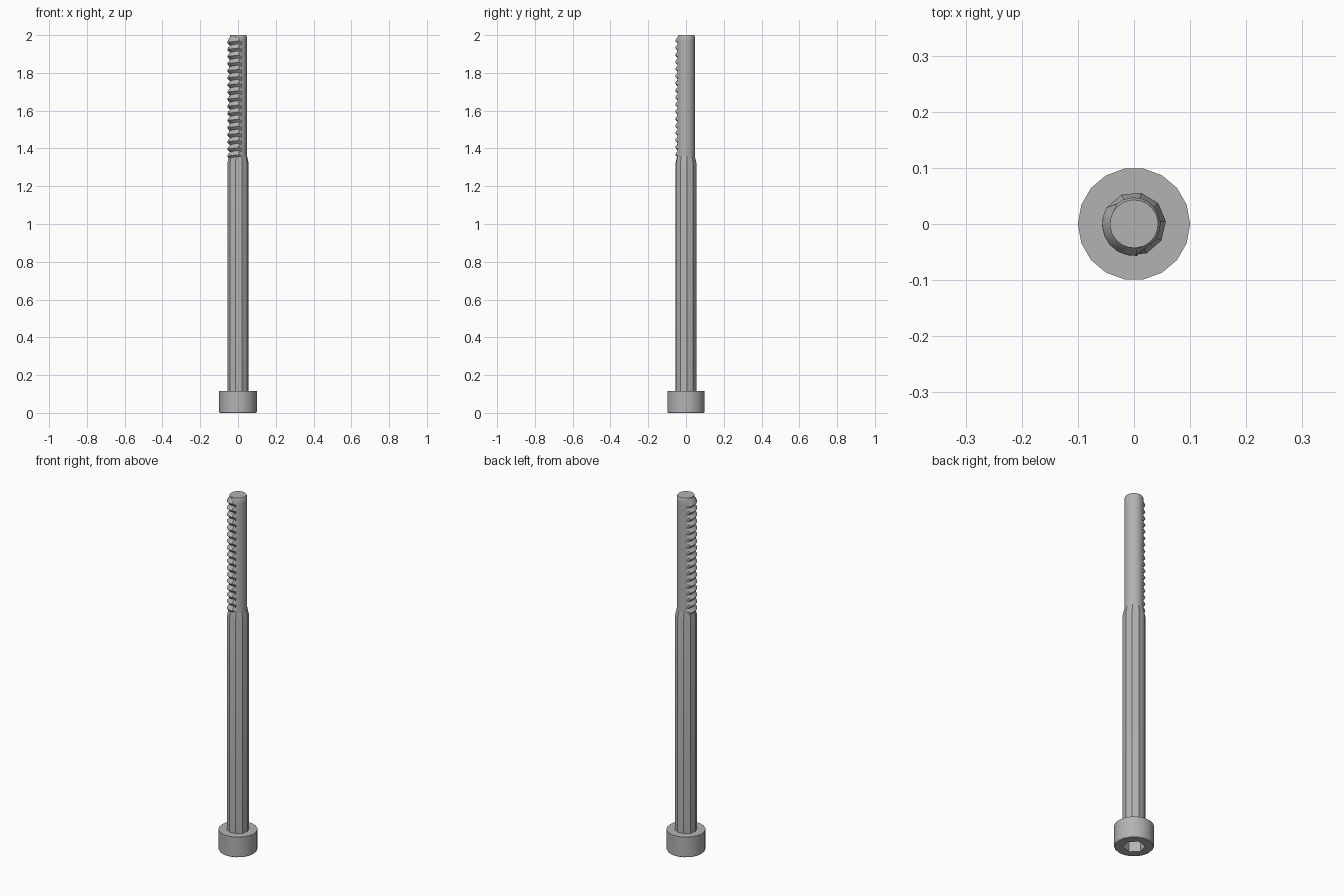
import bpy, bmesh, math

cube = bpy.data.objects.get("Cube")
if cube:
    bpy.data.objects.remove(cube)

steel = bpy.data.materials.new("grey steel")
steel.use_nodes = True
colour = (0.45, 0.45, 0.45, 1)
steel.diffuse_color = colour
steel.node_tree.nodes["Principled BSDF"].inputs["Base Color"].default_value = colour


def ring(bm, count, radius, z, start=0.0):
    """Circle of vertices; radius and z may be functions of the angle."""
    verts = []
    for i in range(count):
        a = (start + 360 * i / count) % 360
        r = radius(a) if callable(radius) else radius
        h = z(a) if callable(z) else z
        verts.append(bm.verts.new((r * math.cos(math.radians(a)), r * math.sin(math.radians(a)), h)))
    return verts


def bridge(bm, low, high):
    n = len(low)
    for i in range(n):
        j = (i + 1) % n
        bm.faces.new((low[i], low[j], high[j], high[i]))


def finish(bm, name, angle):
    bmesh.ops.recalc_face_normals(bm, faces=bm.faces)
    mesh = bpy.data.meshes.new(name)
    bm.to_mesh(mesh)
    bm.free()
    mesh.materials.append(steel)
    obj = bpy.data.objects.new(name, mesh)
    bpy.context.collection.objects.link(obj)
    bpy.ops.object.select_all(action='DESELECT')
    obj.select_set(True)
    bpy.context.view_layer.objects.active = obj
    bpy.ops.object.shade_smooth_by_angle(angle=math.radians(angle))
    return obj


# Cylindrical head with a hexagonal socket in its underside
HEAD_TOP = 0.115
bm = bmesh.new()
top = ring(bm, 18, 0.1, HEAD_TOP)
side = ring(bm, 18, 0.1, 0.006)
base = ring(bm, 18, 0.096, 0)
mouth = ring(bm, 6, 0.056, 0, 15)
floor = ring(bm, 6, 0.056, 0.06, 15)
bm.faces.new(top)
bridge(bm, side, top)
bridge(bm, base, side)
bridge(bm, mouth, floor)
bm.faces.new(floor)
for i in range(6):
    j = (i + 1) % 6
    # Each socket edge faces three sides of the outer rim
    rim = [base[(3 * i + k + 1) % 18] for k in range(4)]
    bm.faces.new([mouth[j], mouth[i]] + rim)
finish(bm, "socket_head", 30)

# Plain shank with a tapered end
THREAD_START = 1.33
bm = bmesh.new()
levels = [(0.057, HEAD_TOP - 0.01), (0.057, THREAD_START - 0.01), (0.046, THREAD_START + 0.04)]
rings = [ring(bm, 10, r, z, 5) for r, z in levels]
for a, b in zip(rings, rings[1:]):
    bridge(bm, a, b)
bm.faces.new(rings[0])
bm.faces.new(rings[-1])
finish(bm, "shank", 20)

# End section: teeth around one side, plain facets around the other
TEETH = 17
PITCH = (2.0 - THREAD_START - 0.03) / TEETH


def toothed(a):
    return 135 <= a <= 290


def profile(r):
    return lambda a: r if toothed(a) else 0.0475


def helix(z):
    return lambda a: min(2.0, z + PITCH * (a - 210) / 360) if toothed(a) else z


bm = bmesh.new()
rings = [ring(bm, 20, 0.047, THREAD_START, 5)]
for k in range(TEETH):
    z = THREAD_START + 0.015 + PITCH * k
    rings.append(ring(bm, 20, profile(0.043), helix(z), 5))
    rings.append(ring(bm, 20, profile(0.057), helix(z + PITCH * 0.4), 5))
    rings.append(ring(bm, 20, profile(0.056), helix(z + PITCH * 0.55), 5))
rings.append(ring(bm, 20, profile(0.043), 1.99, 5))
rings.append(ring(bm, 20, 0.043, 2.0, 5))
for a, b in zip(rings, rings[1:]):
    bridge(bm, a, b)
bm.faces.new(rings[0])
bm.faces.new(rings[-1])
finish(bm, "threaded_end", 25)
